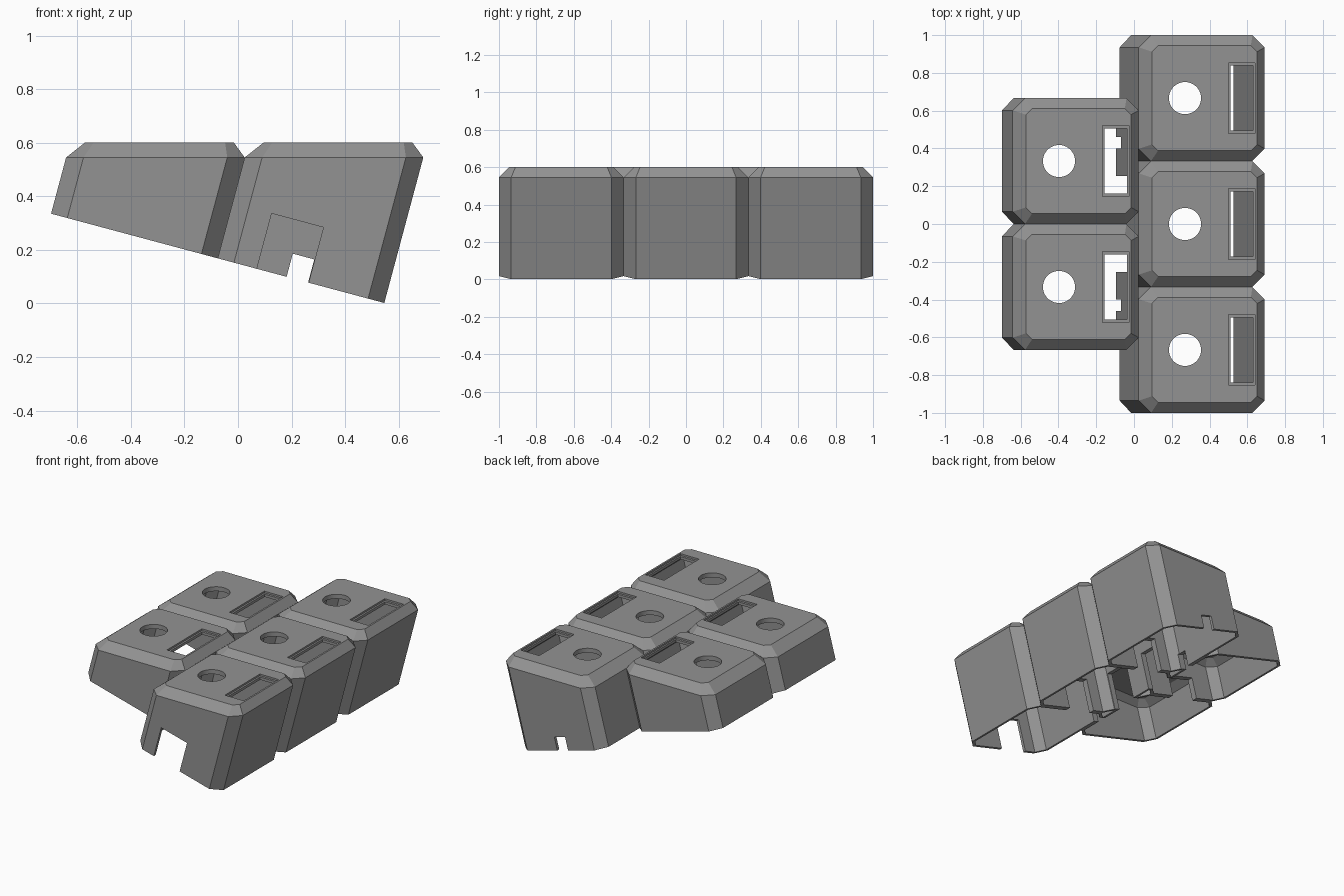
import bpy, bmesh, math
from mathutils import Matrix

if "Cube" in bpy.data.objects:
    bpy.data.objects.remove(bpy.data.objects["Cube"])

TILT = math.radians(15)
K = math.tan(TILT)          # lean of the side walls
ZE, ZT = 0.545, 0.60        # shoulder and top heights
BASE = 0.148                # height of the sloped base plane at x = 0
CH, BEV, WALL = 0.065, 0.055, 0.02

grey = bpy.data.materials.new("plain grey")
grey.diffuse_color = (0.29, 0.29, 0.29, 1)
grey.use_nodes = True
grey.node_tree.nodes["Principled BSDF"].inputs["Base Color"].default_value = grey.diffuse_color


def octagon(x0, x1, y0, y1, inset):
    """Rectangle with clipped corners, shrunk evenly by inset."""
    c = CH - inset * (2 - math.sqrt(2))
    x0, x1, y0, y1 = x0 + inset, x1 - inset, y0 + inset, y1 - inset
    return [(x0 + c, y0), (x1 - c, y0), (x1, y0 + c), (x1, y1 - c),
            (x1 - c, y1), (x0 + c, y1), (x0, y1 - c), (x0, y0 + c)]


def base_height(x):
    """Height where a leaning wall line meets the sloped base."""
    return (BASE - K * x + K * K * ZE) / (1 + K * K)


def make_object(name, bm):
    bmesh.ops.recalc_face_normals(bm, faces=bm.faces[:])
    mesh = bpy.data.meshes.new(name)
    bm.to_mesh(mesh)
    bm.free()
    mesh.materials.append(grey)
    ob = bpy.data.objects.new(name, mesh)
    bpy.context.collection.objects.link(ob)
    return ob


def hollow_cell(name, x0, x1, y0, y1):
    """Leaning, bevelled cap with an open sloped underside."""
    bm = bmesh.new()

    def ring(inset, z=None):
        verts = []
        for x, y in octagon(x0, x1, y0, y1, inset):
            h = base_height(x) if z is None else z
            verts.append(bm.verts.new((x + K * (h - ZE), y, h)))
        return verts

    rings = [ring(BEV, ZT), ring(0, ZE), ring(0), ring(WALL),
             ring(WALL, ZE - 0.01), ring(BEV + 0.01, ZT - 0.03)]
    for a, b in zip(rings, rings[1:]):
        for i in range(8):
            j = (i + 1) % 8
            bm.faces.new((a[i], a[j], b[j], b[i]))
    bm.faces.new(rings[0])
    bm.faces.new(rings[-1])
    return make_object(name, bm)


def box_cutter(x0, x1, y0, y1, z0, z1, at=None):
    """Box cutter; with 'at' = (x, z) it is tilted to the sloped base."""
    bm = bmesh.new()
    bmesh.ops.create_cube(bm, size=1)
    m = Matrix.Translation(((x0 + x1) / 2, (y0 + y1) / 2, (z0 + z1) / 2)) \
        @ Matrix.Diagonal((x1 - x0, y1 - y0, z1 - z0, 1))
    if at:
        m = Matrix.Translation((at[0], 0, at[1])) @ Matrix.Rotation(TILT, 4, 'Y') @ m
    bm.transform(m)
    return make_object("cutter", bm)


def round_cutter(x, y, r):
    bm = bmesh.new()
    bmesh.ops.create_cone(bm, cap_ends=True, segments=48, radius1=r, radius2=r,
                          depth=0.2, matrix=Matrix.Translation((x, y, ZT)))
    return make_object("cutter", bm)


def carve(ob, cutters):
    bpy.context.view_layer.objects.active = ob
    for c in cutters:
        mod = ob.modifiers.new("cut", 'BOOLEAN')
        mod.operation, mod.solver, mod.object = 'DIFFERENCE', 'EXACT', c
        bpy.ops.object.modifier_apply(modifier=mod.name)
    for c in cutters:
        bpy.data.objects.remove(c)


W = 1 / 3
cells = [("right_front", 0.025, -2 * W), ("right_middle", 0.025, 0),
         ("right_back", 0.025, 2 * W), ("left_front", -0.642, -W),
         ("left_back", -0.642, W)]

for name, x, yc in cells:
    right = x > 0
    cell = hollow_cell(name + "_cell", x, x + 0.667, yc - W, yc + W)
    # round hole and stepped slot in the top
    sx = x + 0.475
    cuts = [round_cutter(x + 0.245, yc, 0.085),
            box_cutter(sx, sx + 0.14, yc - 0.187, yc + 0.187, ZT - 0.012, ZT + 0.1),
            box_cutter(sx + 0.012, sx + 0.13, yc - 0.172, yc + 0.172, ZT - 0.1, ZT + 0.1)]
    # cable notches through the cross walls
    for side in (-1, 1):
        yw = yc + side * W
        span = (yw - 0.04, yw + 0.04)
        if right and yw > 0.9:
            cuts.append(box_cutter(-0.0415, 0.0415, *span, -0.1, 0.088, (0.222, 0.09)))
        elif right:
            cuts.append(box_cutter(-0.1, 0.1, *span, -0.1, 0.212, (0.1675, 0.105)))
        elif abs(yw) < 0.1:
            cuts.append(box_cutter(-0.1, 0.1, *span, -0.1, 0.14, (-0.4, 0.255)))
    # openings between the left and right rows
    for s in (-1, 1):
        for a, b, h in ((0.075, 0.255, 0.24), (0.40, 0.46, 0.10)):
            y0, y1 = sorted((s * a, s * b))
            if y1 > yc - W and y0 < yc + W:
                cuts.append(box_cutter(-0.04, 0.04, y0, y1, -0.1, h, (-0.07, 0.167)))
    carve(cell, cuts)
    bpy.context.view_layer.objects.active = cell
    cell.select_set(True)
    bpy.ops.object.shade_smooth_by_angle(angle=math.radians(20))
    cell.select_set(False)
